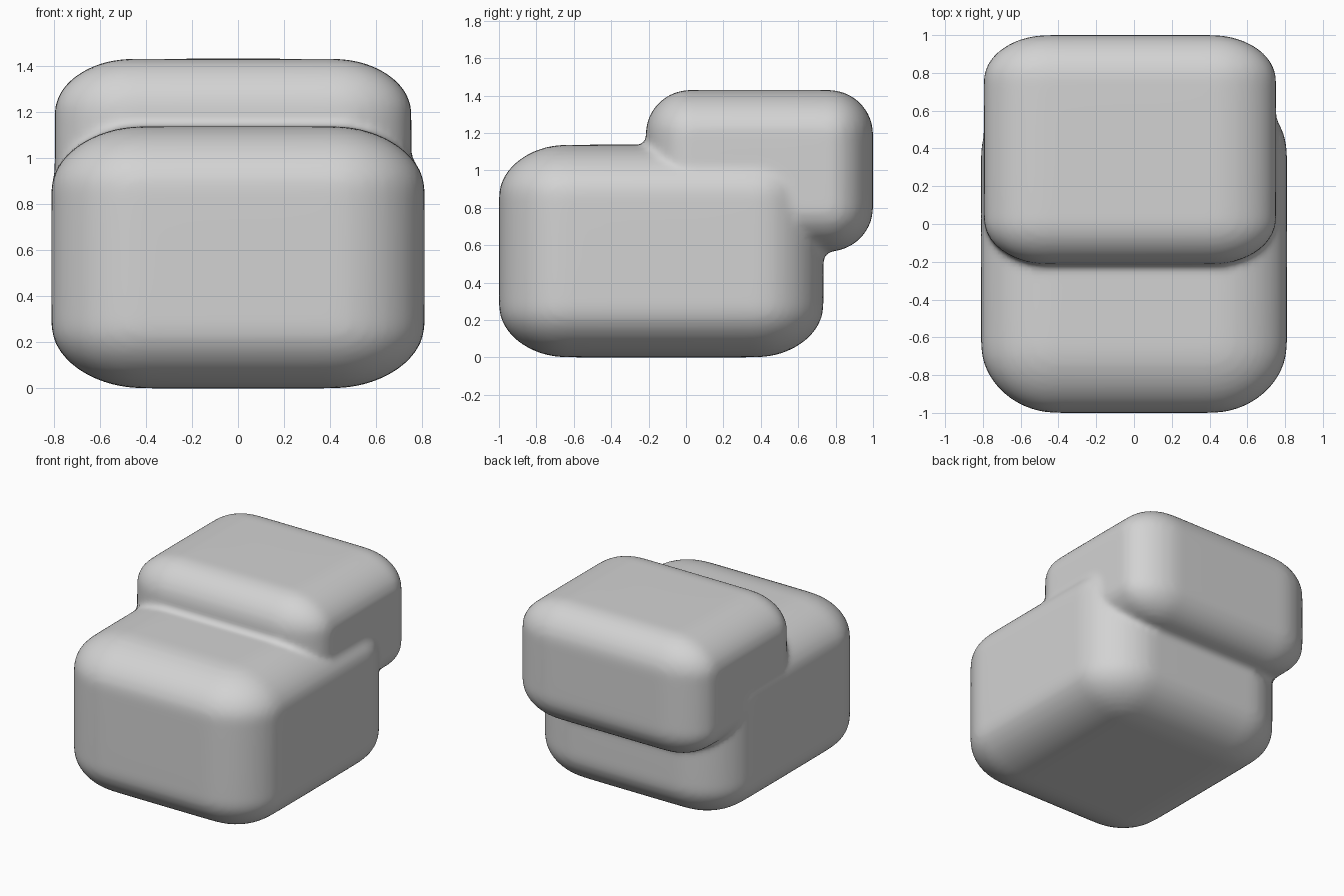
import bpy, bmesh

if "Cube" in bpy.data.objects:
    bpy.data.objects.remove(bpy.data.objects["Cube"])

grey = bpy.data.materials.new("light grey")
grey.diffuse_color = (0.65, 0.65, 0.65, 1)
grey.use_nodes = True
grey.node_tree.nodes["Principled BSDF"].inputs["Base Color"].default_value = grey.diffuse_color


def soft_box(name, lo, hi, radii, bulge):
    """Box between two corners with elliptical rounding and slightly swollen faces."""
    bm = bmesh.new()
    bmesh.ops.create_cube(bm, size=2)
    half = [(b - a) / 2 for a, b in zip(lo, hi)]
    mid = [(a + b) / 2 for a, b in zip(lo, hi)]
    # bevel by 1 in a space scaled by the radii, so the corners become elliptical
    ext = [h / r for h, r in zip(half, radii)]
    for v in bm.verts:
        v.co = [c * e for c, e in zip(v.co, ext)]
    bmesh.ops.bevel(bm, geom=bm.edges[:], offset=1.0, segments=10,
                    profile=0.5, affect='EDGES')
    bmesh.ops.subdivide_edges(bm, edges=[e for e in bm.edges if e.calc_length() > 0.4],
                              cuts=9, use_grid_fill=True)
    for v in bm.verts:
        t = [c / e for c, e in zip(v.co, ext)]
        r2 = [sum(q ** 4 for j, q in enumerate(t) if j != i) for i in range(3)]
        v.co = [mid[i] + t[i] * half[i] * (1 - bulge * r2[i]) for i in range(3)]
    me = bpy.data.meshes.new(name)
    bm.to_mesh(me)
    bm.free()
    ob = bpy.data.objects.new(name, me)
    bpy.context.collection.objects.link(ob)
    me.materials.append(grey)
    return ob


# large lower block and the smaller block set back on top of it
body = soft_box("fused_blocks", (-0.81, -1.0, 0.0), (0.81, 0.735, 1.137),
                (0.39, 0.35, 0.27), 0.012)
upper = soft_box("upper_block", (-0.795, -0.215, 0.565), (0.752, 1.0, 1.43),
                 (0.33, 0.23, 0.23), 0.010)

# fuse them and soften the seam
bpy.context.view_layer.objects.active = body
body.select_set(True)
union = body.modifiers.new("union", 'BOOLEAN')
union.operation = 'UNION'
union.solver = 'EXACT'
union.object = upper
remesh = body.modifiers.new("remesh", 'REMESH')
remesh.mode = 'VOXEL'
remesh.voxel_size = 0.022
smooth = body.modifiers.new("smooth", 'SMOOTH')
smooth.factor = 0.5
smooth.iterations = 5
for m in ("union", "remesh", "smooth"):
    bpy.ops.object.modifier_apply(modifier=m)
bpy.data.objects.remove(upper)
body.data.materials.clear()
body.data.materials.append(grey)
bpy.ops.object.shade_smooth()
